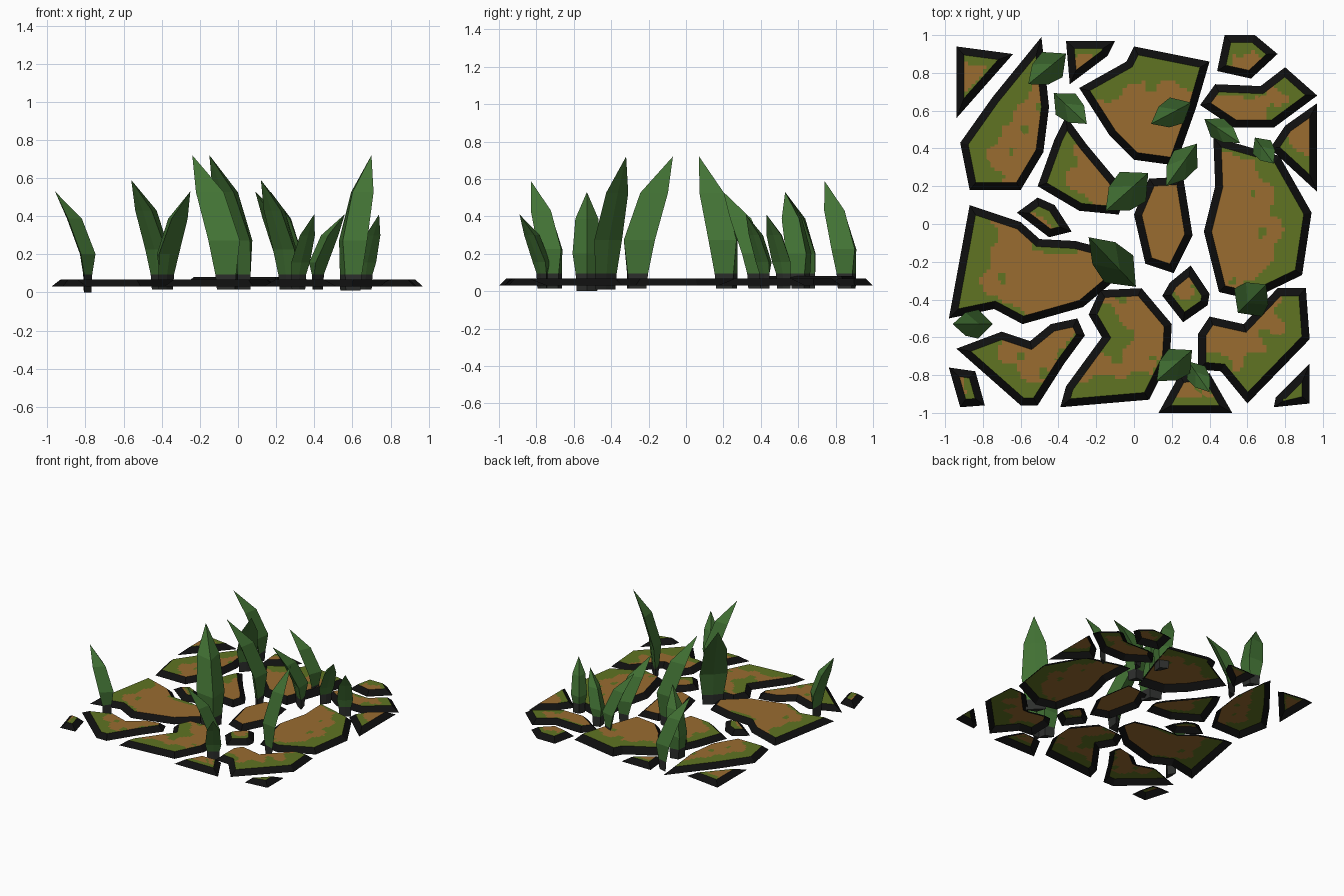
import bpy, bmesh, math
from mathutils import Vector

if "Cube" in bpy.data.objects:
    bpy.data.objects.remove(bpy.data.objects["Cube"])


def mat(name, r, g, b):
    m = bpy.data.materials.new(name)
    m.diffuse_color = (r, g, b, 1)
    m.use_nodes = True
    m.node_tree.nodes["Principled BSDF"].inputs["Base Color"].default_value = m.diffuse_color
    return m


RIM = mat("black rim", 0.005, 0.005, 0.005)
EARTH = mat("brown earth", 0.32, 0.15, 0.03)
MOSS = mat("moss green", 0.115, 0.175, 0.016)
LEAF = mat("leaf green", 0.055, 0.17, 0.035)
ROOT = mat("dark leaf base", 0.025, 0.027, 0.025)
INSET, GRID = 0.04, 0.02


def finish(bm, name, mats):
    me = bpy.data.meshes.new(name)
    bm.to_mesh(me)
    bm.free()
    for m in mats:
        me.materials.append(m)
    ob = bpy.data.objects.new(name, me)
    bpy.context.collection.objects.link(ob)


def inset_outline(pts, d):
    """Mitred inward offset of a counter-clockwise outline."""
    out = []
    for i, p in enumerate(pts):
        a = (p - pts[i - 1]).normalized()
        b = (pts[(i + 1) % len(pts)] - p).normalized()
        na, nb = Vector((-a.y, a.x)), Vector((-b.y, b.x))
        out.append(p + (na + nb) * d / (1 + na.dot(nb)))
    return out


def is_moss(p, outline, lawn, w):
    """Moss grows in from the edges that face the lawn direction."""
    wave = math.sin(31 * p.x + 7 * p.y) * math.sin(29 * p.y - 5 * p.x)
    for i, a in enumerate(outline):
        e = outline[(i + 1) % len(outline)] - a
        k = Vector((e.y, -e.x)).normalized().dot(lawn)
        if k <= 0.05:
            continue
        t = max(0, min(1, (p - a).dot(e) / e.length_squared))
        dist = (p - a - e * t).length
        if dist < w * k * (1 + 0.3 * wave) or (dist < 1.9 * w * k and wave > 0.65):
            return True
    return False


def stone(name, lawn, *c, top=0.068):
    """Flat slab: sloped black rim, mossy top. Outline in hundredths."""
    pts = [Vector((c[i] / 100, c[i + 1] / 100)) for i in range(0, len(c), 2)]
    area = sum(pts[i - 1].cross(p) if hasattr(p, "cross") and len(p) == 3 else
               pts[i - 1].x * p.y - pts[i - 1].y * p.x for i, p in enumerate(pts)) / 2
    if area < 0:
        pts.reverse()
    inner = inset_outline(pts, INSET)
    lawn = Vector(lawn)
    if lawn.length > 0:
        lawn.normalize()
    w = min(0.12, 0.25 * math.sqrt(abs(area)))

    bm = bmesh.new()
    # top, cut into a fine grid so it can be coloured in patches
    f = bm.faces.new([bm.verts.new((p.x, p.y, top)) for p in inner])
    bmesh.ops.triangulate(bm, faces=[f])
    for ax in (0, 1):
        lo, hi = min(p[ax] for p in inner), max(p[ax] for p in inner)
        no = Vector((1, 0, 0)) if ax == 0 else Vector((0, 1, 0))
        for k in range(math.ceil(lo / GRID), math.floor(hi / GRID) + 1):
            bmesh.ops.bisect_plane(bm, geom=bm.verts[:] + bm.edges[:] + bm.faces[:],
                                   plane_co=no * (k * GRID + 0.0003), plane_no=no)
    for f in bm.faces:
        if f.normal.z < 0:
            f.normal_flip()
        m = f.calc_center_median()
        f.material_index = 2 if is_moss(m.xy, inner, lawn, w) else 1
    # sloped rim, open underneath
    lower = [bm.verts.new((p.x, p.y, 0.03)) for p in pts]
    upper = [bm.verts.new((p.x, p.y, top)) for p in inner]
    n = len(pts)
    for i in range(n):
        j = (i + 1) % n
        bm.faces.new((lower[i], lower[j], upper[j], upper[i])).material_index = 0
    finish(bm, name, (RIM, EARTH, MOSS))


def leaf(name, bx, by, tx, ty, h, z0=0.015):
    """Pointed blade with an outer ridge, bending from base to tip."""
    d = Vector((tx - bx, ty - by, 0))
    side = Vector((-d.y, d.x, 0)).normalized()
    base, w = Vector((bx, by, 0)), 0.29 * h
    bm = bmesh.new()
    rings = []
    # height, half width, edge offset, ridge offset
    for z, hw, eo, ro in ((z0, 0.36, 0.08, -0.12), (0.095, 0.39, 0.1, -0.15),
                          (0.38 * h, 0.5, 0.2, -0.25), (0.73 * h, 0.4, 0.6, 0.17)):
        c = base + Vector((0, 0, z))
        rings.append([bm.verts.new(v) for v in (
            c + d * eo + side * hw * w, c + d * ro,
            c + d * eo - side * hw * w, c + d * (eo + 0.03))])
    tip = bm.verts.new((tx, ty, h))
    for k in range(3):
        for i in range(4):
            j = (i + 1) % 4
            f = bm.faces.new((rings[k][i], rings[k][j], rings[k + 1][j], rings[k + 1][i]))
            f.material_index = 1 if k == 0 else 0
    for i in range(4):
        bm.faces.new((rings[3][i], rings[3][(i + 1) % 4], tip))
    bm.faces.new(rings[0]).material_index = 1
    bmesh.ops.recalc_face_normals(bm, faces=bm.faces[:])
    finish(bm, name, (LEAF, ROOT))


# back row of stones
stone("stone_back_left_corner", (1, .6), -94, 94, -64, 90, -94, 56)
stone("stone_back_left", (-1, .3), -49, 99, -45, 62, -48, 38, -60, 18, -87, 18, -92, 43, -75, 67)
stone("stone_back_small", (.4, 1), -36, 97, -10, 97, -14, 89, -34, 74)
stone("stone_back_middle", (.2, 1), 0, 94, 40, 86, 33, 62, 22, 31, 0, 34, -13, 47, -29, 72, -4, 86,
      top=0.08)
stone("stone_back_right_small", (-.2, 1), 48, 100, 64, 100, 76, 90, 62, 77, 44, 81)
stone("stone_back_right", (1, .2), 80, 83, 97, 68, 74, 51, 53, 51, 35, 63, 43, 74, 67, 73)
stone("stone_right_edge", (-.6, -1), 97, 64, 97, 17, 72, 40, 80, 52)
# middle stones
stone("stone_inner_left", (-1, 0), -36, 57, -25, 42, -10, 24, -5, 16, -8, 5, -29, 7, -51, 20, -42, 45)
stone("stone_inner_tiny", (1, 1), -51, 14, -42, 10, -33, -4, -45, -7, -62, 6)
stone("stone_left", (-1, .3), -87, 10, -60, 1, -50, -8, -31, -9, -12, -14, -8, -28, -27, -44,
      -59, -53, -74, -45, -98, -50)
stone("stone_centre", (0, 0), 8, 24, 26, 25, 31, -6, 21, -26, 6, -21, 0, 5)
stone("stone_right", (1, -.1), 42, 46, 60, 41, 77, 36, 94, 6, 89, -27, 62, -40, 45, -36, 37, -4, 43, 20)
stone("stone_inner_small", (.2, -1), 30, -22, 40, -37, 39, -43, 26, -52, 15, -38, 19, -31)
# front row
stone("stone_front_left", (-.6, -1), -30, -50, -26, -59, -37, -74, -51, -96, -60, -96, -94, -66,
      -70, -57, -55, -62, -44, -53)
stone("stone_front_middle", (-.4, -1), -18, -35, 4, -34, 20, -53, 19, -71, 8, -93, -39, -97,
      -36, -86, -17, -60, -24, -48)
stone("stone_front_right", (1, -.6), 40, -49, 58, -53, 76, -34, 91, -34, 93, -61, 60, -95,
      46, -78, 34, -77, 34, -58)
stone("stone_front_edge", (.6, -.8), 24, -80, 40, -79, 52, -100, 13, -100)
stone("stone_front_right_corner", (.5, -1), 93, -74, 93, -95, 74, -97, 75, -92)
stone("stone_front_left_corner", (1, -.5), -98, -76, -84, -78, -79, -96, -92, -97)

# leaves: base x, y, tip x, y, height
leaf("leaf_back_left_a", -.40, .87, -.56, .74, .59)
leaf("leaf_back_left_b", -.39, .66, -.25, .53, .53)
leaf("leaf_back_a", .26, .62, .09, .53, .53)
leaf("leaf_back_b", .30, .38, .17, .20, .53)
leaf("leaf_back_c", .41, .53, .56, .43, .41)
leaf("leaf_right", .66, .43, .74, .32, .41)
leaf("leaf_centre_back", .03, .23, -.15, .07, .72)
leaf("leaf_centre_front", -.04, -.28, -.24, -.07, .72)
leaf("leaf_front_right", .58, -.44, .70, -.32, .72, 0.01)
leaf("leaf_left", -.79, -.53, -.96, -.53, .53, 0.0)
leaf("leaf_front_a", .27, -.70, .12, -.83, .59)
leaf("leaf_front_b", .31, -.76, .40, -.89, .41)
